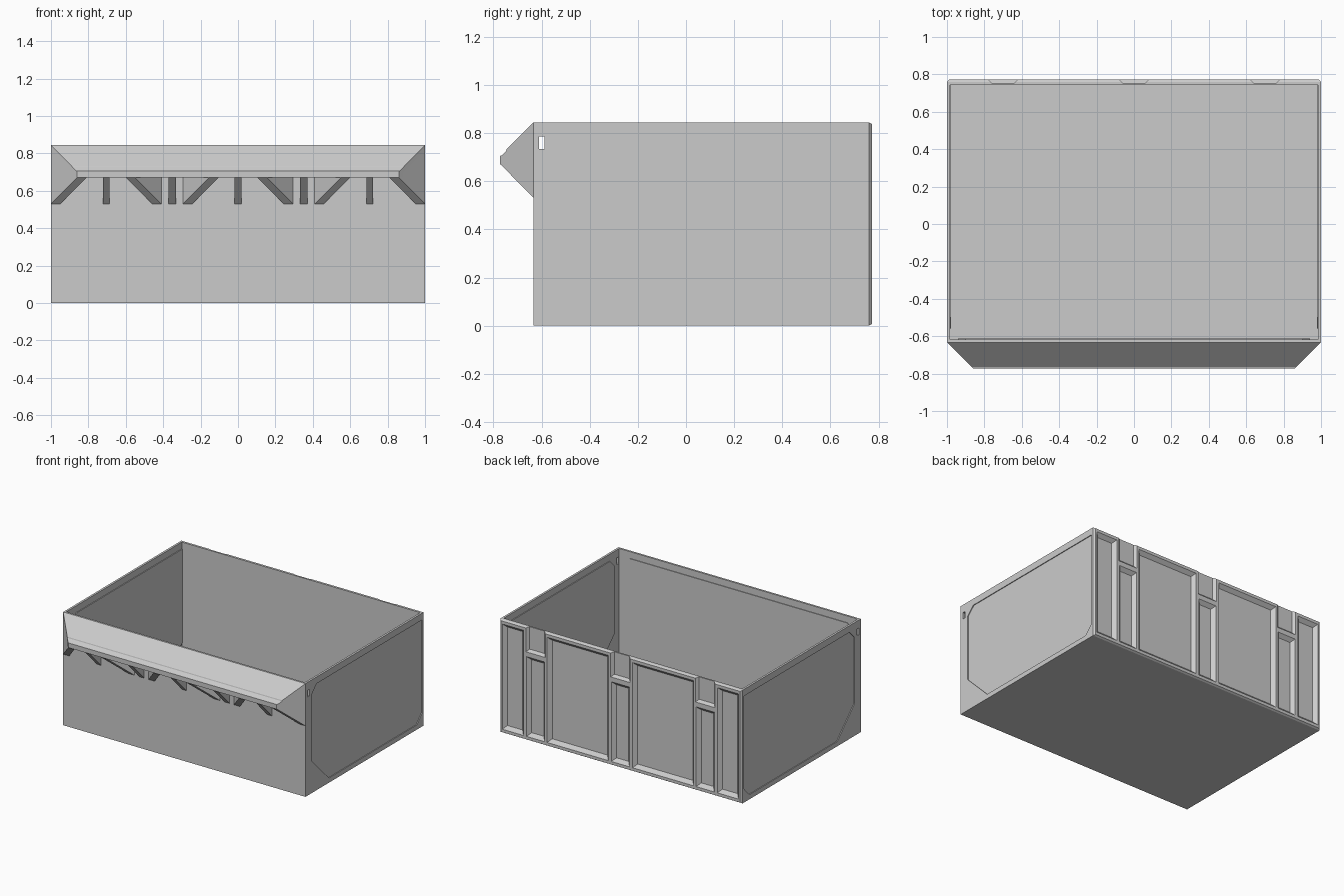
import bpy, bmesh

if "Cube" in bpy.data.objects:
    bpy.data.objects.remove(bpy.data.objects["Cube"])

FRONT, BACK, LIP, TOP = -0.633, 0.773, -0.773, 0.845


def make_object(name, bm):
    bmesh.ops.recalc_face_normals(bm, faces=bm.faces)
    me = bpy.data.meshes.new(name)
    bm.to_mesh(me)
    bm.free()
    ob = bpy.data.objects.new(name, me)
    bpy.context.collection.objects.link(ob)
    return ob


def hulls(name, groups):
    """One object made of several convex solids."""
    bm = bmesh.new()
    for pts in groups:
        part = bmesh.new()
        for p in pts:
            part.verts.new(p)
        bmesh.ops.convex_hull(part, input=part.verts)
        bmesh.ops.dissolve_limit(part, angle_limit=0.01, verts=part.verts, edges=part.edges)
        tmp = bpy.data.meshes.new("tmp")
        part.to_mesh(tmp)
        part.free()
        bm.from_mesh(tmp)
        bpy.data.meshes.remove(tmp)
    return make_object(name, bm)


def box(x0, x1, y0, y1, z0, z1):
    return [(x, y, z) for x in (x0, x1) for y in (y0, y1) for z in (z0, z1)]


def prism_x(poly, x0, x1):
    return [(x, y, z) for x in (x0, x1) for y, z in poly]


def cut(target, cutter):
    cutter.hide_render = True
    mod = target.modifiers.new("cut", 'BOOLEAN')
    mod.operation, mod.solver, mod.object = 'DIFFERENCE', 'EXACT', cutter
    bpy.context.view_layer.objects.active = target
    bpy.ops.object.modifier_apply(modifier=mod.name)
    bpy.data.objects.remove(cutter, do_unlink=True)


def pocket(x0, x1, z0, z1, depth=0.025):
    """Recess in the back face with 45 degree walls."""
    def ring(y):
        i = y - BACK
        return [(x, y, z) for x in (x0 - i, x1 + i) for z in (z0 - i, z1 + i)]
    return ring(BACK + 0.004) + ring(BACK - depth)


# Bin body: box with a chamfered back edge
c = 0.013
body = hulls("bin_body", [box(-1, 1, FRONT, BACK - c, 0, TOP)
                          + box(-1 + c, 1 - c, BACK - c, BACK, c * 0.6, TOP - c * 0.6)])

# Interior and the rear pockets
cuts = [box(-0.984, 0.984, FRONT + 0.015, 0.743, 0.025, 1.0)]
for a, b in ((0.80, 0.975), (0.10, 0.605)):
    cuts += [pocket(a, b, 0.03, 0.815), pocket(-b, -a, 0.03, 0.815)]
for x in (-0.7, 0, 0.7):
    cuts.append(pocket(x - 0.075, x + 0.075, 0.03, 0.625))
    cuts.append(pocket(x - 0.08, x + 0.08, 0.66, 1.0, 0.018))   # hanging notch
cut(body, hulls("cutter_inside", cuts))

# Side panel recesses and small slots
side_poly = [(-0.56, 0.735), (-0.5, 0.795), (0.743, 0.795), (0.743, 0.1),
             (0.68, 0.035), (-0.355, 0.035), (-0.56, 0.24)]
side_cuts = []
for s in (-1, 1):
    side_cuts.append(prism_x(side_poly, s * 0.994, s * 1.02))
    side_cuts.append(box(s * 0.96, s * 1.02, -0.61, -0.587, 0.735, 0.785))
cut(body, hulls("cutter_sides", side_cuts))

# Matching raised panels inside the side and front walls
in_poly = [(y, z) for y, z in side_poly]
hulls("inner_side_panels", [prism_x(in_poly, s * 0.978, s * 0.986) for s in (-1, 1)])
front_poly = [(-0.94, 0.04), (0.94, 0.04), (0.94, 0.75), (0.9, 0.795), (-0.9, 0.795), (-0.94, 0.75)]
hulls("inner_front_panel", [[(x, y, z) for x, z in front_poly
                             for y in (FRONT + 0.01, FRONT + 0.02)]])

# Front lip: sloped label plate with mitred ends
profile = [(FRONT, TOP), (-0.745, 0.733), (-0.747, 0.726), (-0.765, 0.708), (LIP, 0.705),
           (LIP, 0.67), (-0.75, 0.67), (-0.75, 0.70), (FRONT, 0.817)]
bm = bmesh.new()
ends = [[bm.verts.new((s * (1 - (FRONT - y)), y, z)) for y, z in profile] for s in (-1, 1)]
n = len(profile)
for i in range(n):
    j = (i + 1) % n
    bm.faces.new((ends[0][i], ends[0][j], ends[1][j], ends[1][i]))
bm.faces.new(ends[0])
bm.faces.new(ends[1])
make_object("front_lip", bm)


def rib(wall, front, w):
    """Triangular bracket under the lip, from x=wall on the bin to x=front on the lip."""
    pts = []
    for k in (0, w):
        pts += [(wall + k, FRONT, 0.53), (wall + k, FRONT, TOP - 0.003),
                (front + k, LIP + 0.003, 0.67), (front + k, LIP + 0.003, 0.70)]
    return pts


# Brackets: three bays, each with two splayed ribs and a straight centre rib
ribs = []
for x in (-0.705, 0, 0.705):
    ribs.append(rib(x - 0.018, x - 0.018, 0.036))
    for s in (-1, 1):
        ribs.append(rib(x + s * 0.295, x + s * 0.155, -s * 0.05))
for x in (-0.352, 0.352):
    ribs.append(rib(x - 0.02, x - 0.02, 0.04))
hulls("lip_brackets", ribs)
